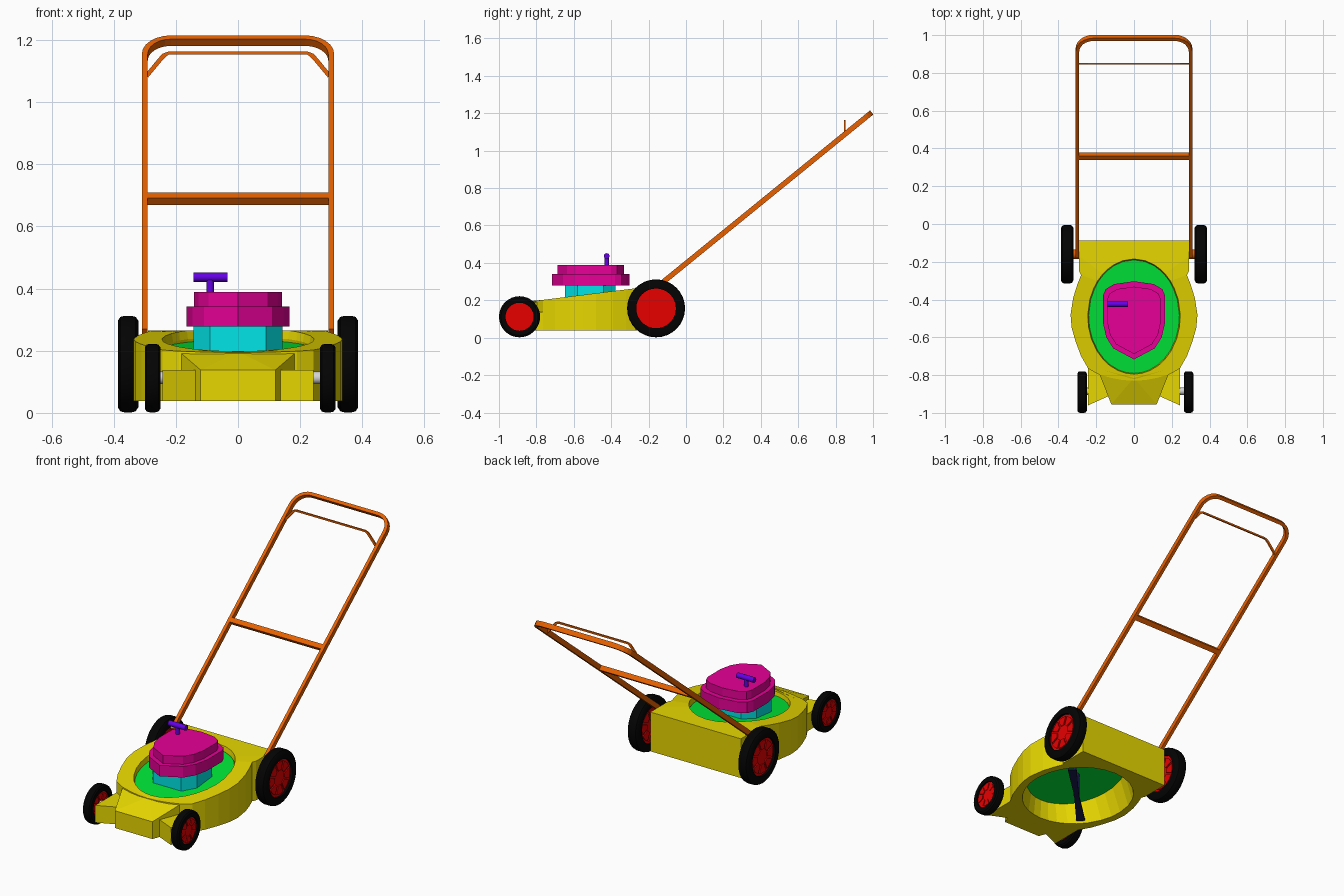
import bpy, bmesh, math
from mathutils import Vector

cube = bpy.data.objects.get("Cube")
if cube:
    bpy.data.objects.remove(cube)


def material(name, color):
    m = bpy.data.materials.new(name)
    m.use_nodes = True
    m.diffuse_color = (*color, 1)
    m.node_tree.nodes["Principled BSDF"].inputs["Base Color"].default_value = (*color, 1)
    return m


YELLOW = material("deck yellow", (.8, .68, 0))
GREEN = material("plate green", (0, .8, .04))
MAGENTA = material("cover magenta", (.8, 0, .31))
CYAN = material("engine cyan", (0, .8, .82))
ORANGE = material("handle orange", (.8, .12, 0))
PURPLE = material("starter purple", (.13, 0, .8))
RED = material("hub red", (.8, 0, 0))
BLACK = material("tyre black", (.001, .001, .001))
NAVY = material("blade navy", (.01, .01, .08))
GREY = material("axle grey", (.65, .65, .65))


def finish(name, bm, mat, smooth=False, mirror=False):
    bmesh.ops.recalc_face_normals(bm, faces=bm.faces)
    me = bpy.data.meshes.new(name)
    bm.to_mesh(me)
    bm.free()
    ob = bpy.data.objects.new(name, me)
    bpy.context.collection.objects.link(ob)
    me.materials.append(mat)
    if mirror:
        ob.modifiers.new("Mirror", 'MIRROR').use_mirror_merge = False
    if smooth:
        bpy.ops.object.select_all(action='DESELECT')
        ob.select_set(True)
        bpy.context.view_layer.objects.active = ob
        bpy.ops.object.shade_smooth_by_angle(angle=math.radians(35))


def loft(bm, rings, wrap=False):
    """Bridge equal rings of points; close them with caps or into a loop."""
    vs = [[bm.verts.new(p) for p in r] for r in rings]
    n = len(vs[0])
    pairs = list(zip(vs, vs[1:])) + ([(vs[-1], vs[0])] if wrap else [])
    for a, b in pairs:
        for i in range(n):
            j = (i + 1) % n
            bm.faces.new((a[i], a[j], b[j], b[i]))
    if not wrap:
        bm.faces.new(vs[0])
        bm.faces.new(vs[-1])


def hull(name, pts, mat):
    bm = bmesh.new()
    for p in pts:
        bm.verts.new(p)
    bmesh.ops.convex_hull(bm, input=bm.verts)
    finish(name, bm, mat, mirror=True)


def rod(name, a, b, r, mat, segs=12):
    a, b = Vector(a), Vector(b)
    q = (b - a).to_track_quat('Z', 'Y')
    circle = [q @ Vector((r * math.cos(t), r * math.sin(t), 0))
              for t in (math.tau * i / segs for i in range(segs))]
    bm = bmesh.new()
    loft(bm, [[p + c for c in circle] for p in (a, b)])
    finish(name, bm, mat, smooth=True)


def both_sides(half):
    return half + [(-x, y) for x, y in reversed(half) if x > 0]


# Deck shell: outer wall, sloping top, rim and flared cavity
CY = -.49
BOTTOM = .038


def top_z(y):
    return min(.265, .198 + .125 * (y + .8))


outline = both_sides([
    (0, -.83), (.06, -.826), (.12, -.815), (.19, -.795), (.243, -.765), (.28, -.7), (.31, -.62),
    (.33, -.55), (.336, -.48), (.322, -.39), (.3, -.32), (.28, -.27), (.29, -.25), (.29, -.17),
    (.29, -.088), (.2, -.088), (.1, -.088), (0, -.088)])
angles = [math.atan2(y - CY, x) for x, y in outline]


def oval(rx, ry, z, cy=CY):
    pts = [(rx * math.cos(t), cy + ry * math.sin(t)) for t in angles]
    return [(x, y, z(y)) for x, y in pts]


def floor(y):
    return BOTTOM


bm = bmesh.new()
loft(bm, [[(x, y, floor(y)) for x, y in outline],
          [(x, y, top_z(y)) for x, y in outline],
          oval(.245, .305, top_z),
          oval(.24, .3, lambda y: top_z(y) - .027),
          oval(.294, .318, floor, CY + .012)], wrap=True)
finish("deck_shell", bm, YELLOW)

bm = bmesh.new()
loft(bm, [oval(.247, .304, lambda y: .147 + .1 * (y + .8)),
          oval(.244, .302, lambda y: .174 + .1 * (y + .8))])
finish("deck_plate", bm, GREEN)

# Nose hood and the two low wheel mounts beside it
hull("nose_hood", [(0, -.955, BOTTOM), (0, -.955, .138), (.12, -.955, BOTTOM), (.12, -.955, .138),
                   (.195, -.765, BOTTOM), (.195, -.765, .202), (0, -.815, BOTTOM), (0, -.815, .198)],
     YELLOW)
hull("wheel_mount", [(x, y, z) for z in (BOTTOM, .138)
                     for x, y in ((.11, -.9), (.14, -.91), (.243, -.96), (.243, -.765), (.15, -.8))],
     YELLOW)

# Engine block, two-tier cover and pull starter
cover = both_sides([(0, -.717), (.11, -.658), (.147, -.6), (.165, -.52), (.165, -.38),
                    (.15, -.345), (.105, -.318), (0, -.303)])
block = both_sides([(.09, -.648), (.143, -.58), (.143, -.44), (.09, -.376)])


def prism(name, shape, scale, z0, z1, mat):
    pts = [(x * scale, -.51 + (y + .51) * scale) for x, y in shape]
    bm = bmesh.new()
    loft(bm, [[(x, y, z) for x, y in pts] for z in (z0, z1)])
    finish(name, bm, mat)


prism("engine_block", block, 1, .19, .282, CYAN)
prism("engine_cover_lower", cover, 1, .278, .342, MAGENTA)
prism("engine_cover_upper", cover, .86, .341, .389, MAGENTA)
rod("starter_stem", (-.09, -.424, .383), (-.09, -.424, .438), .012, PURPLE)
rod("starter_grip", (-.143, -.424, .437), (-.033, -.424, .437), .015, PURPLE)

# Cutting blade: widening toward the tips, on a short shaft
rod("blade_shaft", (0, CY, .045), (0, CY, .185), .016, NAVY)
ca, sa = math.cos(.79), math.sin(.79)
bm = bmesh.new()
loft(bm, [[(u * ca - v * sa, CY + u * sa + v * ca, z)
           for u, v in ((-.28, -.024), (0, -.013), (.28, -.024), (.28, .024), (0, .013), (-.28, .024))]
          for z in (.045, .055)])
finish("cutting_blade", bm, NAVY)


# Wheels
def lathe(name, profile, center, mat, segs=32):
    c = Vector(center)
    bm = bmesh.new()
    loft(bm, [[c + Vector((x, r * math.cos(t), r * math.sin(t))) for r, x in profile]
              for t in (math.tau * i / segs for i in range(segs))], wrap=True)
    finish(name, bm, mat, smooth=True)


def wheel(name, x, y, r, w, hub):
    c = Vector((x, y, r + .002))
    lathe(name + "_tyre", [(hub, -w), (r * .9, -w), (r * .98, -w * .75), (r, -w * .4),
                           (r, w * .4), (r * .98, w * .75), (r * .9, w), (hub, w)], c, BLACK)
    rod(name + "_hub", c - Vector((w * .6, 0, 0)), c + Vector((w * .6, 0, 0)), hub * 1.02, RED, 32)
    # raised panels between the spokes
    bm = bmesh.new()
    for i in range(8):
        mid = math.tau * i / 8
        for s in (-1, 1):
            corners = [(hub * k, mid + d) for k, ds in ((.42, (-.27, .27)), (.88, (.33, 0, -.33)))
                       for d in ds]
            loft(bm, [[c + Vector((s * w * h, k * math.cos(t), k * math.sin(t)))
                       for k, t in corners] for h in (.5, .78)])
    finish(name + "_hub_panels", bm, RED)


for side, s, front_x in (("left", 1, .289), ("right", -1, -.275)):
    wheel("rear_wheel_" + side, s * .354, -.16, .155, .033, .106)
    wheel("front_wheel_" + side, front_x, -.89, .11, .025, .075)
    rod("front_axle_" + side, (s * .2, -.885, .113), (front_x, -.885, .113), .02, GREY)
    rod("handle_foot_" + side, (s * .28, -.16, .2), (s * .325, -.16, .2), .026, ORANGE)

# Handle: flat bar bent into a tall hoop, leaning back
base = Vector((0, -.17, .259))
along = Vector((0, 1, .813)).normalized()
normal = Vector((0, -along.z, along.y))
length, R, half_x = 1.489, .085, .3
path = [(half_x, 0, 0)]
for k in range(7):
    t = math.pi / 12 * k
    path.append((half_x - R + R * math.cos(t), length - R + R * math.sin(t), t))
path += [(-x, u, math.pi - t) for x, u, t in reversed(path)]


def bar_section(x, u, t, h=.0095, d=.014):
    return [base + Vector((x + e * math.cos(t), 0, 0)) + along * (u + e * math.sin(t)) + normal * f
            for e, f in ((-h, -d), (h, -d), (h, d), (-h, d))]


bm = bmesh.new()
loft(bm, [bar_section(*p) for p in path])
finish("handle_hoop", bm, ORANGE)
bm = bmesh.new()
loft(bm, [bar_section(x, .529 / along.y, math.pi / 2, .014) for x in (-.295, .295)])
finish("handle_crossbar", bm, ORANGE)

# Thin control bail standing above the hoop
half = [(.294, 1.085), (.25, 1.138), (.238, 1.151), (.222, 1.159)]
bail = half + [(-x, z) for x, z in reversed(half)]
bm = bmesh.new()
loft(bm, [[(x + .005 * a * (1 if x > 0 else -1) * (abs(x) > .23), .849 + b, z + .005 * a)
           for a, b in ((-1, -.004), (1, -.004), (1, .004), (-1, .004))] for x, z in bail])
finish("control_bail", bm, ORANGE)
